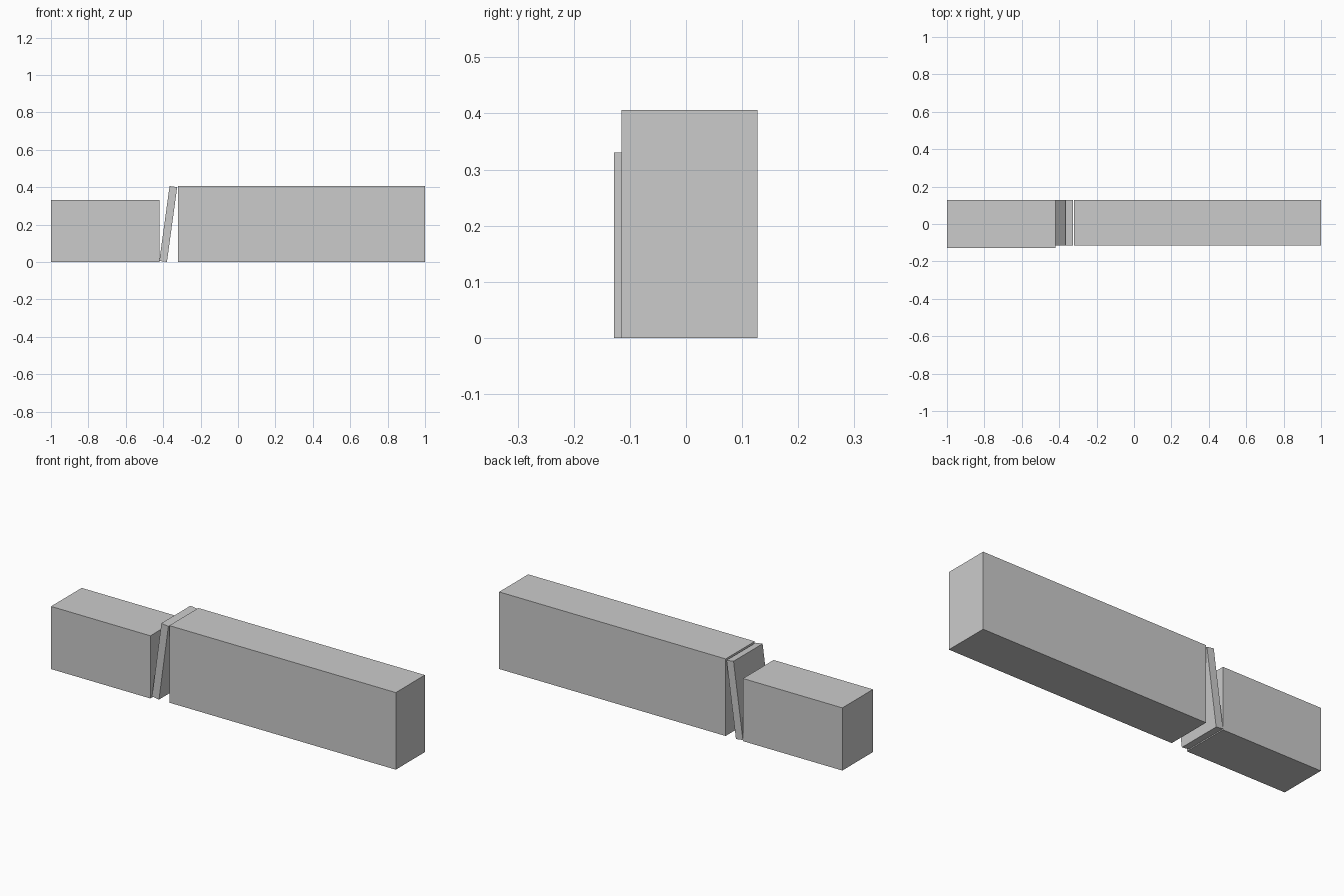
import bpy
import bmesh
from mathutils import Matrix, Vector

cube = bpy.data.objects.get("Cube")
if cube:
    bpy.data.objects.remove(cube, do_unlink=True)

# One plain grey for every book
grey = bpy.data.materials.new("book_grey")
grey.use_nodes = True
grey.diffuse_color = (0.6, 0.6, 0.6, 1)
grey.node_tree.nodes["Principled BSDF"].inputs["Base Color"].default_value = (0.6, 0.6, 0.6, 1)

BACK = 0.127


def book(name, right_x, width, front, height, lean=0.0):
    """Upright block whose lower +x edge is its origin, tilted by lean."""
    bm = bmesh.new()
    bmesh.ops.create_cube(bm, size=1)
    bmesh.ops.translate(bm, verts=bm.verts, vec=(-0.5, 0, 0.5))
    bmesh.ops.scale(bm, verts=bm.verts, vec=(width, BACK - front, height))
    bm.transform(Matrix.Rotation(lean, 4, 'Y'))
    mesh = bpy.data.meshes.new(name)
    bm.to_mesh(mesh)
    bm.free()
    mesh.materials.append(grey)
    obj = bpy.data.objects.new(name, mesh)
    obj.location = Vector((right_x, (front + BACK) / 2, 0))
    bpy.context.collection.objects.link(obj)


def row(name, start, end, count, front, height):
    width = (end - start) / count
    for i in range(count):
        book(f"{name}_{i + 1}", start + (i + 1) * width, width, front, height)


# Short books, the leaning book, then the long tall row
row("short_book", -1.0, -0.421, 10, -0.128, 0.33)
book("leaning_book", -0.38, 0.041, -0.115, 0.404, lean=0.136)
row("tall_book", -0.32, 1.0, 32, -0.115, 0.406)
